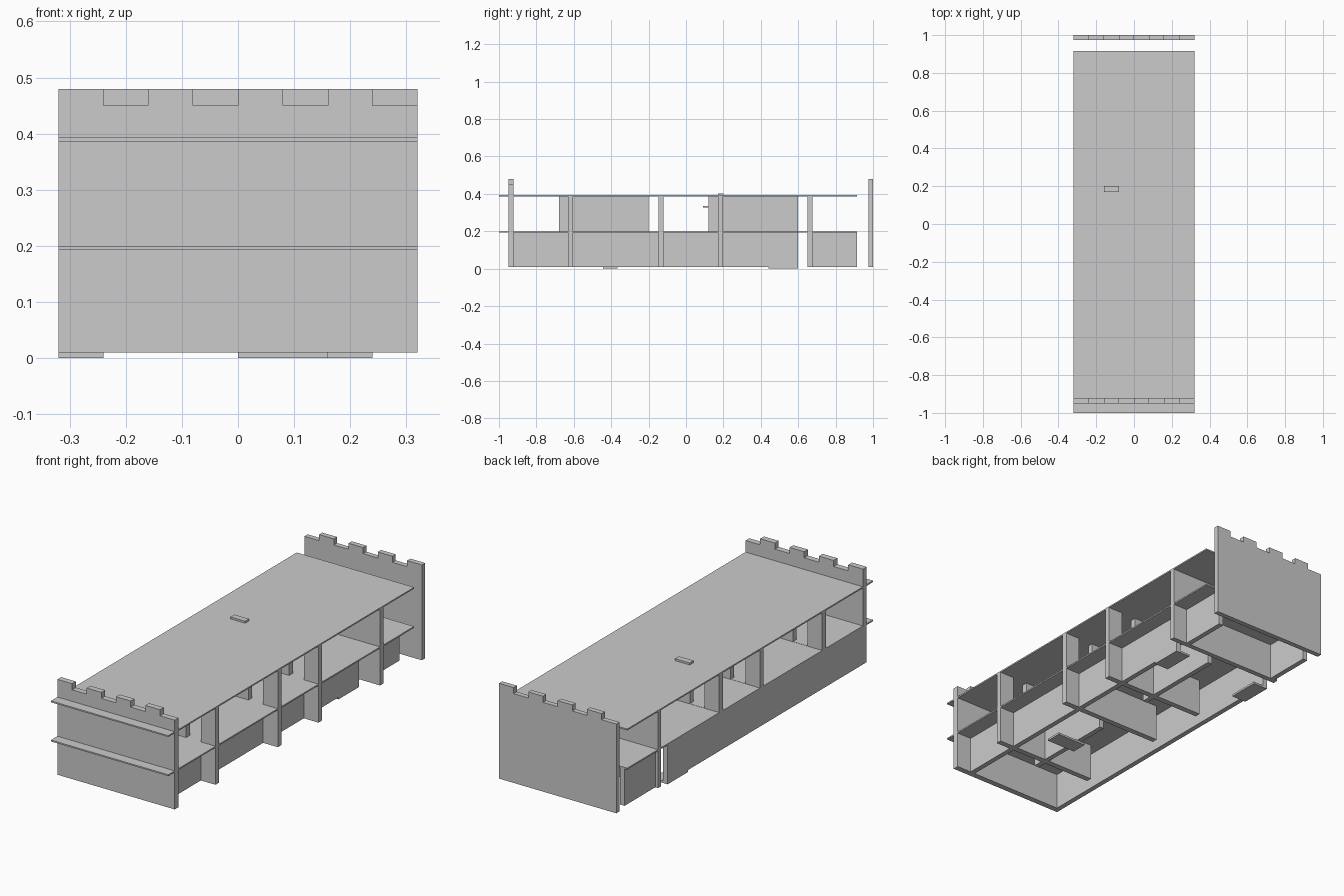
import bpy, bmesh

if "Cube" in bpy.data.objects:
    bpy.data.objects.remove(bpy.data.objects["Cube"])


def box(name, x, y, z):
    """Axis-aligned board given by (min, max) on each axis."""
    bm = bmesh.new()
    bmesh.ops.create_cube(bm, size=1)
    for v in bm.verts:
        for i, (a, b) in enumerate((x, y, z)):
            v.co[i] = a if v.co[i] < 0 else b
    return finish(name, bm)


def finish(name, bm):
    me = bpy.data.meshes.new(name)
    bm.to_mesh(me)
    bm.free()
    ob = bpy.data.objects.new(name, me)
    bpy.context.collection.objects.link(ob)
    return ob


def profile(name, pts, y0, y1):
    """Extrude an (x, z) outline from y0 to y1."""
    bm = bmesh.new()
    face = bm.faces.new([bm.verts.new((x, y0, z)) for x, z in pts])
    out = bmesh.ops.extrude_face_region(bm, geom=[face])
    verts = [g for g in out["geom"] if isinstance(g, bmesh.types.BMVert)]
    bmesh.ops.translate(bm, verts=verts, vec=(0, y1 - y0, 0))
    bmesh.ops.recalc_face_normals(bm, faces=bm.faces)
    return finish(name, bm)


W, FLOOR, SHELF, TOP = 0.32, 0.01, 0.193, 0.386
FULL = (-W, W)

# Crenellated end panels, the back one mirrored in x
for name, y0, y1, s in (("front_panel", -0.95, -0.921, 1), ("back_panel", 0.975, 1.0, -1)):
    pts = [(-W * s, FLOOR)]
    for i in range(8):
        z = 0.48 if i % 2 == 0 else 0.45
        pts += [(s * (-W + 0.08 * i), z), (s * (-W + 0.08 * (i + 1)), z)]
    pts.append((W * s, FLOOR))
    profile(name, pts, y0, y1)

# Horizontal boards
box("top_board", FULL, (-1, 0.915), (TOP, 0.393))
box("middle_shelf", FULL, (-1, 0.915), (SHELF, 0.2))

# Cross partitions with comb teeth in the upper level
for i, y0 in enumerate((-0.632, -0.147, 0.17)):
    y = (y0, y0 + 0.028)
    pts = [(-0.24, FLOOR), (-0.24, 0.2), (-W, 0.2), (-W, TOP), (-0.24, TOP), (-0.24, 0.201),
           (-0.16, 0.201), (-0.16, TOP), (-0.08, TOP), (-0.08, 0.2), (0.08, 0.2), (0.08, TOP),
           (0.16, TOP), (0.16, 0.2), (0.24, 0.2), (0.24, TOP), (W, TOP), (W, FLOOR)]
    profile(f"cross_partition_{i}", pts, *y)
box("rear_partition", FULL, (0.65, 0.675), (FLOOR, TOP))

# Long lower walls and rear compartment walls
box("left_wall", (-W, -0.295), (-0.921, 0.6), (FLOOR, SHELF))
box("right_wall", (0.215, 0.24), (-0.921, 0.6), (FLOOR, SHELF))
box("rear_left_wall", (-0.305, -0.28), (0.675, 0.915), (FLOOR, SHELF))
box("rear_right_wall", (0.215, 0.24), (0.675, 0.915), (FLOOR, SHELF))

# Central boards through both levels
for i, y0 in enumerate((-0.68, 0.12)):
    box(f"centre_board_{i}", (0.02, 0.045), (y0, y0 + 0.48), (FLOOR, TOP))

# Small tabs
box("top_tab", (-0.16, -0.08), (0.17, 0.2), (TOP, 0.403))
box("side_tab", (0.0, 0.08), (0.09, 0.12), (0.328, 0.335))
box("left_foot", (-W, -0.24), (0.44, 0.6), (0, FLOOR))
box("centre_foot", (0.0, 0.16), (-0.445, -0.365), (0, FLOOR))
box("right_foot", (0.16, 0.24), (0.44, 0.6), (0, FLOOR))
